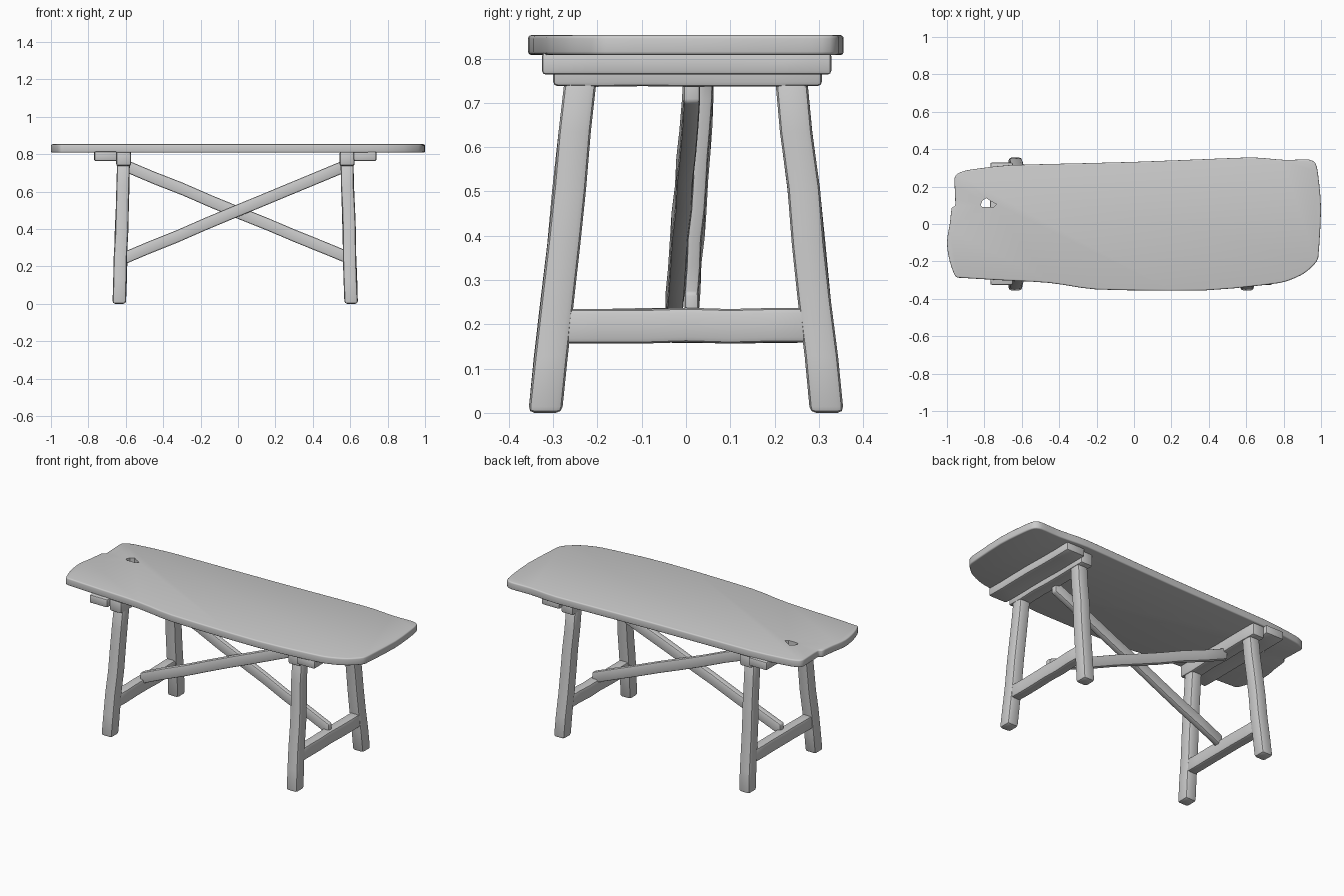
import bpy, bmesh, math, random
from mathutils import Vector

if "Cube" in bpy.data.objects:
    bpy.data.objects.remove(bpy.data.objects["Cube"])

random.seed(4)


def finish(name, bm, bevel=0.0, segments=2):
    """Round the hard edges and turn the bmesh into a smooth-shaded object."""
    bmesh.ops.recalc_face_normals(bm, faces=bm.faces)
    if bevel:
        hard = [e for e in bm.edges if e.calc_face_angle(0) > math.radians(40)]
        bmesh.ops.bevel(bm, geom=hard, offset=bevel, segments=segments,
                        profile=0.5, affect='EDGES', clamp_overlap=True)
    me = bpy.data.meshes.new(name)
    bm.to_mesh(me)
    bm.free()
    me.shade_smooth()
    me.set_sharp_from_angle(angle=math.radians(38))
    ob = bpy.data.objects.new(name, me)
    bpy.context.collection.objects.link(ob)
    return ob


def beam(name, a, b, u, v, bevel=0.012, taper=1.0, steps=6, wobble=0.002):
    """Hand-hewn bar from a to b; u and v are half-size vectors of its section."""
    a, b, u, v = Vector(a), Vector(b), Vector(u), Vector(v)
    bm = bmesh.new()
    rings = []
    for i in range(steps + 1):
        t = i / steps
        inner = wobble if 0 < i < steps else 0
        c = a.lerp(b, t) + (u.normalized() * random.uniform(-1, 1)
                            + v.normalized() * random.uniform(-1, 1)) * inner
        s = 1 + (taper - 1) * t
        rings.append([bm.verts.new(c + u * s * p + v * s * q)
                      for p, q in ((-1, -1), (1, -1), (1, 1), (-1, 1))])
    for r0, r1 in zip(rings, rings[1:]):
        for k in range(4):
            bm.faces.new((r0[k], r0[(k + 1) % 4], r1[(k + 1) % 4], r1[k]))
    bm.faces.new(rings[0])
    bm.faces.new(rings[-1])
    return finish(name, bm, bevel)


def slab(name, pts, z0, z1, bevel=0.0):
    """Extrude a flat outline between two heights."""
    bm = bmesh.new()
    f = bm.faces.new([bm.verts.new((x, y, z0)) for x, y in pts])
    ext = bmesh.ops.extrude_face_region(bm, geom=[f])
    bmesh.ops.translate(bm, vec=(0, 0, z1 - z0),
                        verts=[g for g in ext['geom'] if isinstance(g, bmesh.types.BMVert)])
    return finish(name, bm, bevel, 3)


def smooth_loop(pts, n=3):
    """Closed Catmull-Rom curve through the points, kept within the 2 unit length."""
    out, m = [], len(pts)
    P = [Vector(p) for p in pts]
    for i in range(m):
        p0, p1, p2, p3 = (P[(i + k) % m] for k in (-1, 0, 1, 2))
        d = (p2 - p1).length
        # tangents limited by the local span so corners do not overshoot
        m1 = (p2 - p0).normalized() * min(d, (p1 - p0).length)
        m2 = (p3 - p1).normalized() * min(d, (p3 - p2).length)
        for j in range(n):
            t = j / n
            q = ((2*t**3 - 3*t*t + 1) * p1 + (t**3 - 2*t*t + t) * m1
                 + (3*t*t - 2*t**3) * p2 + (t**3 - t*t) * m2)
            out.append((max(-1, min(1, q.x)), q.y))
    return out


# Irregular plank top
outline = [(-0.955, -0.28), (-0.985, -0.2), (-1.0, -0.10), (-0.985, 0.0), (-0.975, 0.085),
           (-0.955, 0.10), (-0.96, 0.24), (-0.945, 0.268), (-0.89, 0.288), (-0.66, 0.315),
           (0.0, 0.332), (0.62, 0.356), (0.80, 0.343), (0.93, 0.345), (0.97, 0.325),
           (0.985, 0.26), (1.0, 0.08), (0.985, -0.18), (0.95, -0.23), (0.89, -0.275),
           (0.78, -0.315), (0.38, -0.355), (-0.20, -0.35), (-0.45, -0.315),
           (-0.72, -0.30), (-0.92, -0.288)]
top = slab("table_top", smooth_loop(outline), 0.808, 0.853, 0.012)

# Small hand hole through the top
hole = slab("hole_cutter", [(-0.82, 0.10), (-0.81, 0.125), (-0.79, 0.138), (-0.77, 0.125),
                            (-0.735, 0.105), (-0.75, 0.09), (-0.81, 0.09)], 0.7, 0.95)
hole.data.shade_flat()
hole.hide_render = True
hole.hide_viewport = True
hole.display_type = 'WIRE'
cut = top.modifiers.new("hand_hole", 'BOOLEAN')
cut.operation = 'DIFFERENCE'
cut.solver = 'EXACT'
cut.object = hole

# Trestle at each end
for side, s, foot_x, head_x in (("left", -1, 0.635, 0.612), ("right", 1, 0.605, 0.583)):
    for end, e in (("front", -1), ("back", 1)):
        # Splayed leg
        beam(f"{side}_{end}_leg", (s * foot_x, e * 0.318, 0.004), (s * head_x, e * 0.237, 0.765),
             (0.036, 0, 0), (0, 0.038, 0), 0.014, 0.95)
    # Beam joining the leg tops
    beam(f"{side}_head_beam", (s * head_x, -0.3, 0.775), (s * head_x, 0.307, 0.775),
         (0.039, 0, 0), (0, 0, 0.037), 0.01)
    # Outer batten under the top
    bx = s * (head_x + 0.096)
    beam(f"{side}_batten", (bx, -0.325, 0.789), (bx, 0.328, 0.789),
         (0.06, 0, 0), (0, 0, 0.025), 0.008)
    # Low stretcher
    sx = s * (foot_x - 0.006)
    beam(f"{side}_stretcher", (sx, -0.295, 0.196), (sx, 0.295, 0.198),
         (0.03, 0, 0), (0, 0, 0.039), 0.012)

# Crossed long braces
beam("rising_brace", (-0.625, -0.028, 0.237), (0.57, 0.013, 0.735),
     (0, 0.019, 0), (0, 0, 0.034), 0.008, steps=8)
beam("falling_brace", (-0.60, 0.046, 0.737), (0.61, 0.012, 0.238),
     (0, 0.016, 0), (0, 0, 0.034), 0.008, steps=8)

# Stand the feet exactly on the ground
for ob in bpy.data.objects:
    if ob.name.endswith("_leg"):
        low = min(v.co.z for v in ob.data.vertices)
        for v in ob.data.vertices:
            v.co.z -= low
